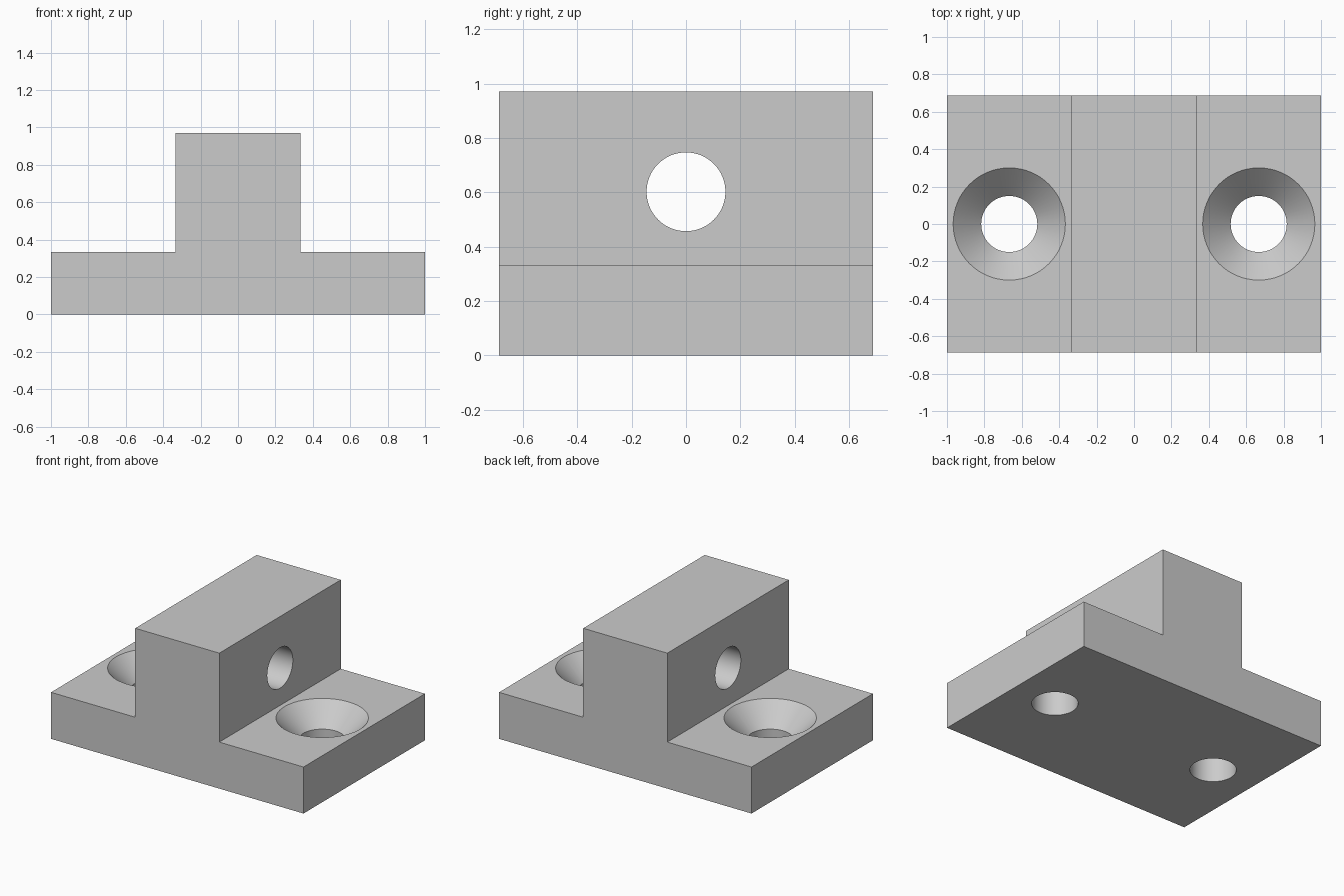
import bpy
import bmesh
import math

default = bpy.data.objects.get("Cube")
if default:
    bpy.data.objects.remove(default, do_unlink=True)

HALF_LENGTH, HALF_DEPTH = 1.0, 0.687
HALF_RIB, BASE_TOP, TOP = 0.333, 0.333, 0.97
HOLE_X, HOLE_R, SINK_R = 0.667, 0.15, 0.30
SINK_BOTTOM = BASE_TOP - (SINK_R - HOLE_R)
BORE_Z, BORE_R = 0.602, 0.145
SIDES = 64

grey = bpy.data.materials.new("light grey")
grey.use_nodes = True
grey.diffuse_color = (0.6, 0.6, 0.6, 1)
grey.node_tree.nodes["Principled BSDF"].inputs["Base Color"].default_value = (0.6, 0.6, 0.6, 1)


def make_object(name, bm):
    bmesh.ops.recalc_face_normals(bm, faces=bm.faces)
    mesh = bpy.data.meshes.new(name)
    bm.to_mesh(mesh)
    bm.free()
    mesh.materials.append(grey)
    obj = bpy.data.objects.new(name, mesh)
    bpy.context.collection.objects.link(obj)
    return obj


def turned_cutter(name, profile):
    """Closed solid of revolution about z from (radius, height) pairs."""
    bm = bmesh.new()
    rings = []
    for r, z in profile:
        rings.append([bm.verts.new((r * math.cos(a), r * math.sin(a), z))
                      for a in (2 * math.pi * i / SIDES for i in range(SIDES))])
    for low, high in zip(rings, rings[1:]):
        for i in range(SIDES):
            j = (i + 1) % SIDES
            bm.faces.new((low[i], low[j], high[j], high[i]))
    bm.faces.new(rings[0])
    bm.faces.new(rings[-1])
    return make_object(name, bm)


# Inverted T block: profile extruded from front to back
right_half = [(HALF_LENGTH, 0), (HALF_LENGTH, BASE_TOP), (HALF_RIB, BASE_TOP), (HALF_RIB, TOP)]
outline = right_half + [(-x, z) for x, z in reversed(right_half)]
bm = bmesh.new()
face = bm.faces.new([bm.verts.new((x, -HALF_DEPTH, z)) for x, z in outline])
swept = bmesh.ops.extrude_face_region(bm, geom=[face])["geom"]
bmesh.ops.translate(bm, vec=(0, 2 * HALF_DEPTH, 0),
                    verts=[v for v in swept if isinstance(v, bmesh.types.BMVert)])
block = make_object("mounting_block", bm)

# Countersunk screw holes in both flanges
cutters = []
over = 0.05
for side, x in (("right", -HOLE_X), ("left", HOLE_X)):
    hole = turned_cutter(side + "_screw_hole_cutter",
                         [(HOLE_R, -over), (HOLE_R, SINK_BOTTOM),
                          (SINK_R, BASE_TOP), (SINK_R, BASE_TOP + over)])
    hole.location.x = x
    cutters.append(hole)

# Cross bore through the rib
bore = turned_cutter("cross_bore_cutter", [(BORE_R, -HALF_RIB - over), (BORE_R, HALF_RIB + over)])
bore.rotation_euler.y = math.pi / 2
bore.location.z = BORE_Z
cutters.append(bore)

# Cut the holes, bake the result and drop the cutters
for cutter in cutters:
    cut = block.modifiers.new(cutter.name, 'BOOLEAN')
    cut.operation = 'DIFFERENCE'
    cut.solver = 'EXACT'
    cut.object = cutter
bpy.ops.object.select_all(action='DESELECT')
bpy.context.view_layer.objects.active = block
block.select_set(True)
for cutter in cutters:
    bpy.ops.object.modifier_apply(modifier=cutter.name)
    bpy.data.objects.remove(cutter, do_unlink=True)

bpy.ops.object.shade_smooth_by_angle(angle=math.radians(30))
